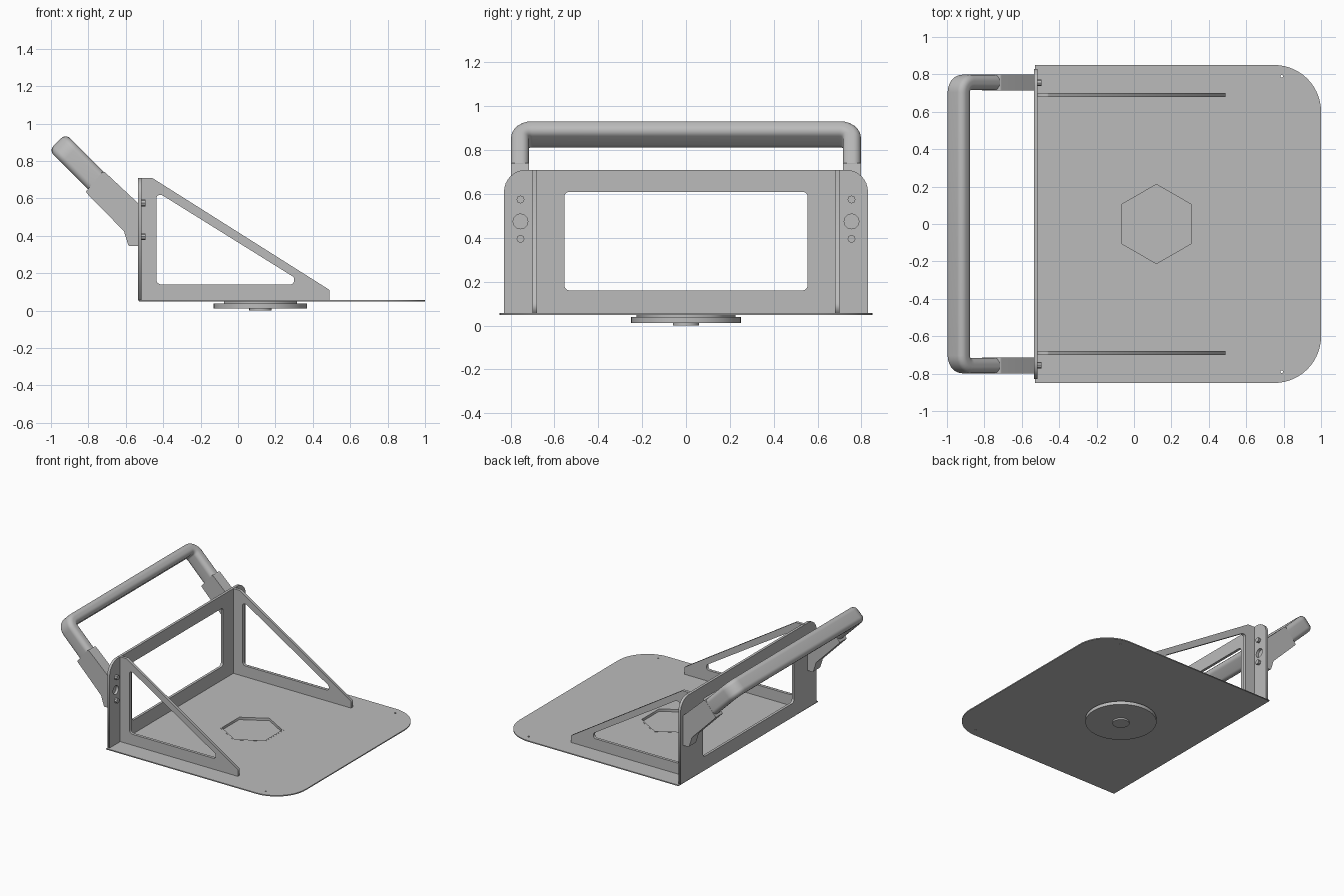
import bpy, bmesh, math
from mathutils import Vector, Matrix

if "Cube" in bpy.data.objects:
    bpy.data.objects.remove(bpy.data.objects["Cube"])

GREY = (0.5, 0.5, 0.5, 1)
grey = bpy.data.materials.new("plain grey")
grey.use_nodes = True
grey.diffuse_color = GREY
grey.node_tree.nodes["Principled BSDF"].inputs["Base Color"].default_value = GREY

X, Y, Z = Vector((1, 0, 0)), Vector((0, 1, 0)), Vector((0, 0, 1))


def finish(name, bm, smooth=False):
    bmesh.ops.remove_doubles(bm, verts=bm.verts, dist=1e-5)
    bmesh.ops.recalc_face_normals(bm, faces=bm.faces)
    mesh = bpy.data.meshes.new(name)
    bm.to_mesh(mesh)
    bm.free()
    mesh.materials.append(grey)
    ob = bpy.data.objects.new(name, mesh)
    bpy.context.collection.objects.link(ob)
    if smooth:
        bpy.ops.object.select_all(action='DESELECT')
        ob.select_set(True)
        bpy.context.view_layer.objects.active = ob
        bpy.ops.object.shade_smooth_by_angle(angle=math.radians(35))
    return ob


def rounded(corners, steps=8):
    """Outline from (a, b, radius) corners."""
    pts = []
    for i, (a, b, r) in enumerate(corners):
        p = Vector((a, b))
        if not r:
            pts.append(p)
            continue
        d0 = (Vector(corners[i - 1][:2]) - p).normalized()
        d1 = (Vector(corners[(i + 1) % len(corners)][:2]) - p).normalized()
        half = d0.angle(d1) / 2
        centre = p + (d0 + d1).normalized() * (r / math.sin(half))
        s, e = p + d0 * (r / math.tan(half)) - centre, p + d1 * (r / math.tan(half)) - centre
        turn = math.atan2(s.x * e.y - s.y * e.x, s.dot(e))
        pts += [centre + Matrix.Rotation(turn * k / steps, 2) @ s for k in range(steps + 1)]
    return pts


def ring(a, b, r, n=16, start=0.0):
    return [Vector((a + r * math.cos(start + math.tau * k / n),
                    b + r * math.sin(start + math.tau * k / n))) for k in range(n)]


def sheet(name, loops, u, v, centre, thickness, smooth=False):
    """Flat part in the u-v plane; loops after the first are holes."""
    curve = bpy.data.curves.new(name, 'CURVE')
    curve.dimensions, curve.fill_mode = '2D', 'BOTH'
    curve.extrude = thickness / 2
    for loop in loops:
        spline = curve.splines.new('POLY')
        spline.points.add(len(loop) - 1)
        for point, p in zip(spline.points, loop):
            point.co = (p.x, p.y, 0, 1)
        spline.use_cyclic_u = True
    helper = bpy.data.objects.new(name, curve)
    bpy.context.collection.objects.link(helper)
    bpy.context.view_layer.update()
    flat = bpy.data.meshes.new_from_object(
        helper.evaluated_get(bpy.context.evaluated_depsgraph_get()))
    bpy.data.objects.remove(helper)
    bm = bmesh.new()
    bm.from_mesh(flat)
    bpy.data.meshes.remove(flat)
    frame = Matrix((u, v, u.cross(v))).transposed().to_4x4()
    bm.transform(Matrix.Translation(centre) @ frame)
    return finish(name, bm, smooth)


def cylinder(name, centre, radius, depth, axis, n=32):
    bm = bmesh.new()
    bmesh.ops.create_cone(bm, cap_ends=True, segments=n, radius1=radius, radius2=radius, depth=depth)
    bm.transform(Matrix.Translation(centre) @ axis.to_track_quat('Z', 'Y').to_matrix().to_4x4())
    return finish(name, bm, True)


def box_outline(a0, b0, a1, b1, r):
    return rounded([(a0, b0, r), (a1, b0, r), (a1, b1, r), (a0, b1, r)])


# Base plate with hexagonal pocket and two pin holes
HUB = 0.12
plate = rounded([(-0.53, -0.85, 0), (1, -0.85, 0.25), (1, 0.85, 0.25), (-0.53, 0.85, 0)], 14)
hexagon = ring(HUB, 0, 0.225, 6, math.pi / 6)
inner_hexagon = ring(HUB, 0, 0.212, 6, math.pi / 6)
sheet("base_plate", [plate, hexagon] + [ring(0.79, s * 0.79, 0.007, 8) for s in (-1, 1)],
      X, Y, Z * 0.052, 0.008)
sheet("hexagon_collar", [hexagon, inner_hexagon], X, Y, Z * 0.046, 0.022)

# Swivel disc and hub underneath
cylinder("swivel_disc", (HUB, 0, 0.025), 0.25, 0.026, Z, 48)
cylinder("swivel_hub", (HUB, 0, 0.008), 0.06, 0.016, Z, 24)

# Upright panel with window and bolt openings
panel = rounded([(-0.83, 0.055, 0), (0.83, 0.055, 0), (0.83, 0.71, 0.1), (-0.83, 0.71, 0.1)])
window = box_outline(-0.555, 0.16, 0.555, 0.61, 0.025)
sheet("upright_panel", [panel, window] + [ring(s * 0.755, 0.475, 0.034, 12) for s in (-1, 1)],
      Y, Z, X * -0.525, 0.02)

# Triangular side braces
brace = rounded([(-0.53, 0.055, 0), (0.49, 0.055, 0), (0.49, 0.11, 0),
                 (-0.46, 0.71, 0.012), (-0.53, 0.71, 0)])
opening = rounded([(-0.436, 0.14, 0.025), (0.30, 0.14, 0.02), (0.30, 0.178, 0.018),
                   (-0.405, 0.617, 0.02), (-0.436, 0.617, 0.015)])
# Sockets that hold the handle ends
socket = rounded([(-0.815, 0.634, 0.01), (-0.61, 0.425, 0.03), (-0.585, 0.345, 0.012),
                  (-0.535, 0.345, 0), (-0.535, 0.575, 0), (-0.72, 0.748, 0.015)])
for side, s in (("left", 1), ("right", -1)):
    sheet(side + "_brace", [brace, opening], X, Z, Y * s * 0.69, 0.022)
    sheet(side + "_socket", [socket], X, Z, Y * s * 0.757, 0.084, True)
    for level, z in (("lower", 0.395), ("upper", 0.575)):
        cylinder(f"{side}_{level}_bolt", (-0.51, s * 0.755, z), 0.018, 0.03, X, 8)

# Bent handle, swept along a rounded path in a plane tilted 45 degrees
along = Vector((1, 0, -1)).normalized()
across = Vector((1, 0, 1)).normalized()
origin = Vector((-0.937, 0, 0.872))
path = rounded([(0.3, -0.757, 0), (0, -0.757, 0.055), (0, 0.757, 0.055), (0.3, 0.757, 0)], 6)
section = box_outline(-0.041, -0.063, 0.041, 0.063, 0.034)
bm = bmesh.new()
rows = []
for i, p in enumerate(path):
    before = (p - path[i - 1]).normalized() if i else (path[1] - p).normalized()
    after = (path[i + 1] - p).normalized() if i + 1 < len(path) else before
    mid = (before + after).normalized()
    normal = Vector((-mid.y, mid.x)) / mid.dot(before)
    rows.append([bm.verts.new(origin + along * (p.x + normal.x * q.x)
                              + Y * (p.y + normal.y * q.x) + across * q.y) for q in section])
for r0, r1 in zip(rows, rows[1:]):
    for k in range(len(section)):
        bm.faces.new((r0[k - 1], r0[k], r1[k], r1[k - 1]))
bm.faces.new(rows[0])
bm.faces.new(rows[-1])
finish("handle", bm, True)
